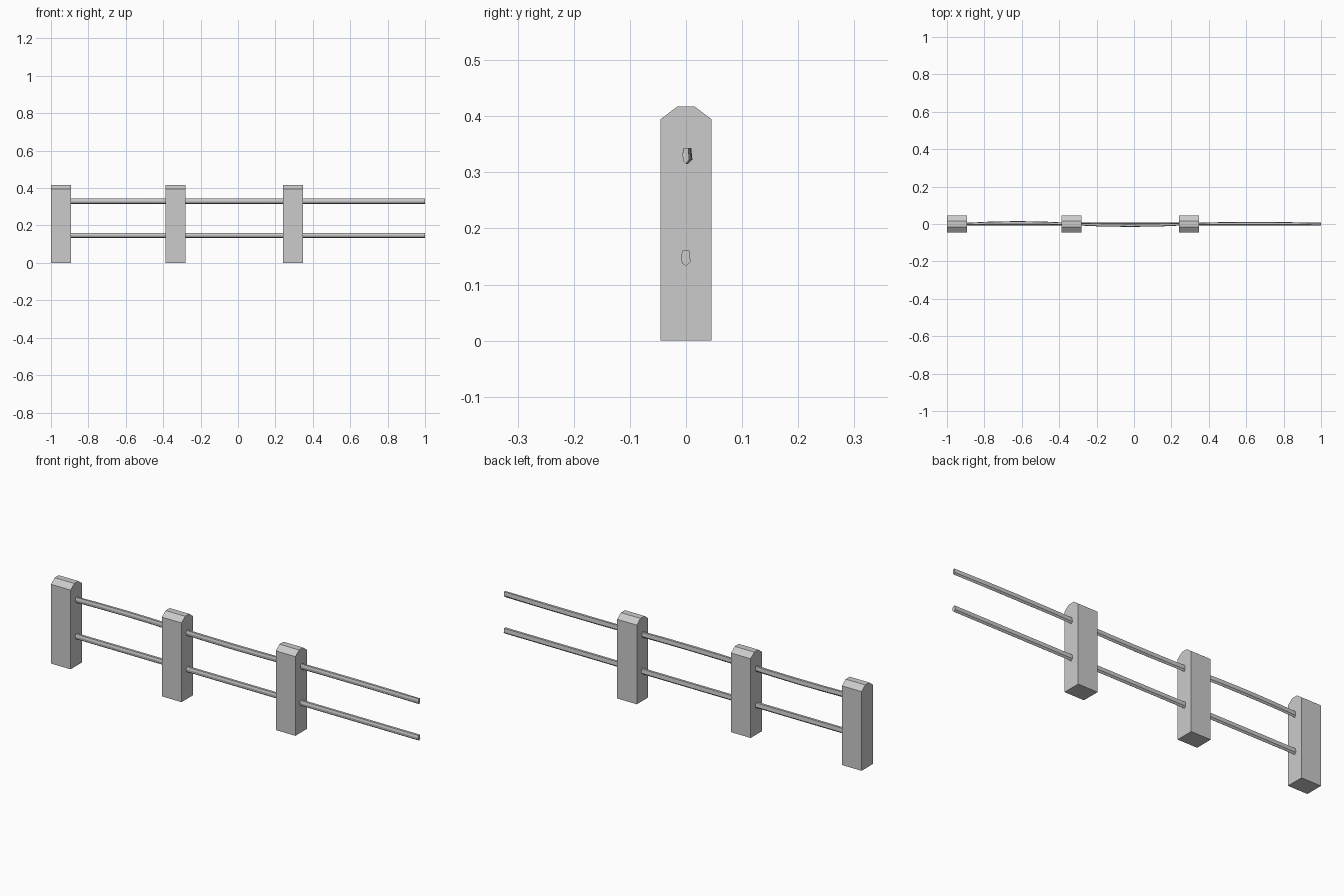
import bpy
import bmesh

cube = bpy.data.objects.get("Cube")
if cube:
    bpy.data.objects.remove(cube, do_unlink=True)

GREY = (0.6, 0.6, 0.6, 1)
mat = bpy.data.materials.new("plain grey")
mat.use_nodes = True
mat.diffuse_color = GREY
mat.node_tree.nodes["Principled BSDF"].inputs["Base Color"].default_value = GREY


def loft(name, profile, stations):
    """Sweep a (y, z) profile along x; stations are (x, y shift, z shift, y scale)."""
    bm = bmesh.new()
    rings = [[bm.verts.new((x, dy + y * s, dz + z)) for y, z in profile]
             for x, dy, dz, s in stations]
    n = len(profile)
    for a, b in zip(rings, rings[1:]):
        for i in range(n):
            j = (i + 1) % n
            bm.faces.new((a[i], a[j], b[j], b[i]))
    bm.faces.new(rings[0])
    bm.faces.new(rings[-1])
    bmesh.ops.recalc_face_normals(bm, faces=bm.faces)
    mesh = bpy.data.meshes.new(name)
    bm.to_mesh(mesh)
    bm.free()
    mesh.materials.append(mat)
    bpy.context.collection.objects.link(bpy.data.objects.new(name, mesh))


# Posts with chamfered tops
post = [(-0.045, 0), (0.045, 0), (0.045, 0.395), (0.016, 0.417),
        (-0.016, 0.417), (-0.045, 0.395)]
for name, x in (("right_post", -0.946), ("middle_post", -0.334), ("left_post", 0.294)):
    loft(name, post, [(x - 0.054, 0, 0, 1), (x + 0.054, 0, 0, 1)])

# Rails with a flat top and pointed underside, bowing between the posts
rail = [(-0.006, 0.028), (-0.009, 0.017), (-0.007, 0.005), (0, 0),
        (0.008, 0.008), (0.006, 0.028)]
spans = [("right", -0.91, -0.334, 0.007), ("middle", -0.334, 0.294, -0.006),
         ("left", 0.294, 1.0, 0.003)]
for level, z, bow in (("lower", 0.133, 0), ("upper", 0.315, 1)):
    for side, x0, x1, bulge in spans:
        stations = []
        for i in range(5):
            t = i / 4
            arc = 4 * t * (1 - t) * bow
            stations.append((x0 + (x1 - x0) * t, bulge * arc, z, 1 - 0.3 * bow + 0.35 * arc))
        loft(f"{level}_{side}_rail", rail, stations)
